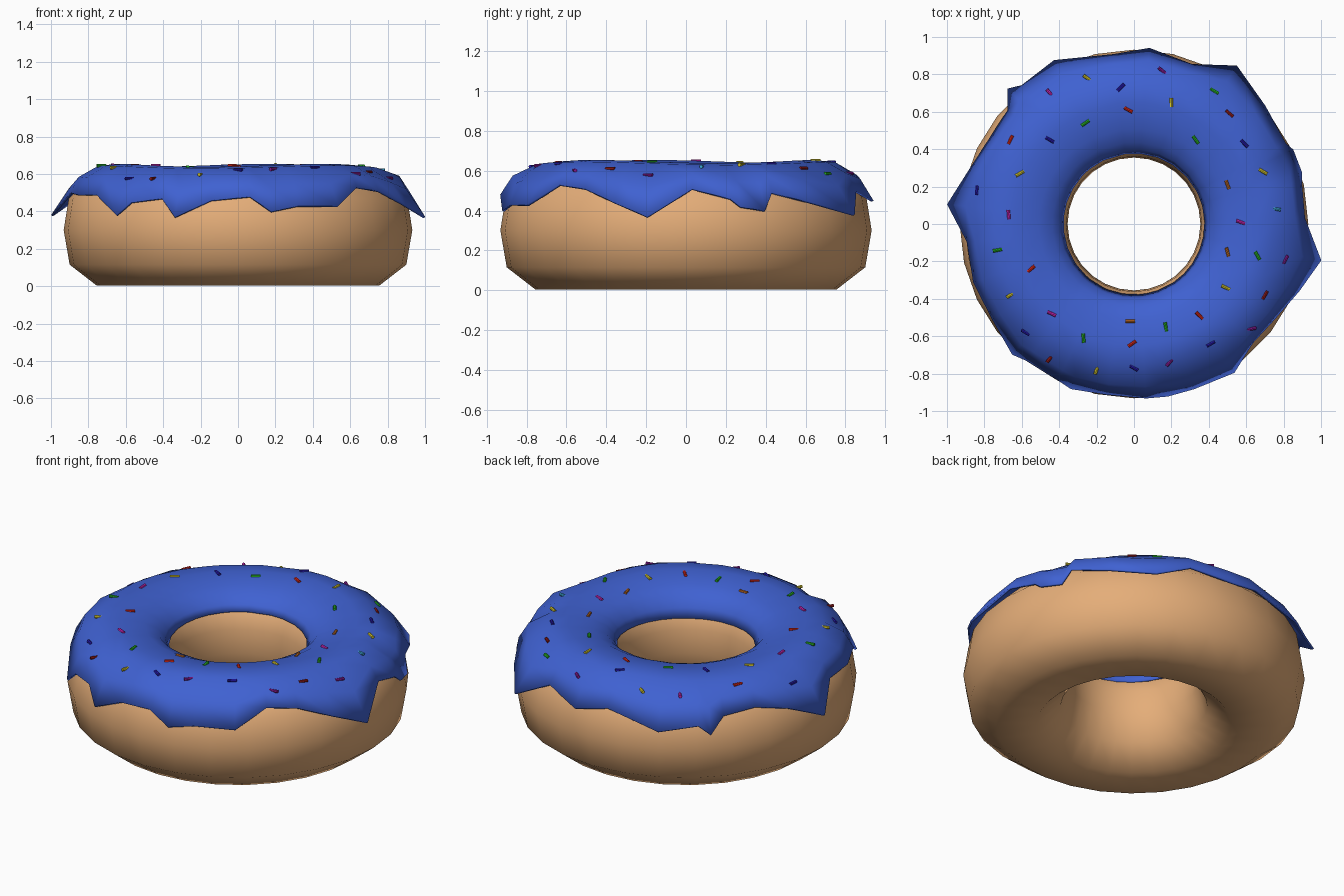
import bpy, bmesh, math
from mathutils import Vector
from mathutils.bvhtree import BVHTree

if "Cube" in bpy.data.objects:
    bpy.data.objects.remove(bpy.data.objects["Cube"])


def material(name, rgb):
    m = bpy.data.materials.new(name)
    m.diffuse_color = (*rgb, 1)
    m.use_nodes = True
    m.node_tree.nodes["Principled BSDF"].inputs["Base Color"].default_value = m.diffuse_color
    return m


def ring_mesh(name, rows, angles, mat, closed):
    """Skin a ring from one (radius, z) profile per angle, inner to outer over the top."""
    bm = bmesh.new()
    grid = [[bm.verts.new((r * math.cos(a), r * math.sin(a), z)) for r, z in row]
            for a, row in zip(angles, rows)]
    n, k = len(grid), len(grid[0])
    for i in range(n):
        p, q = grid[i], grid[(i + 1) % n]
        for j in range(k if closed else k - 1):
            j2 = (j + 1) % k
            bm.faces.new((p[j], p[j2], q[j2], q[j])).smooth = True
    tree = BVHTree.FromBMesh(bm)
    me = bpy.data.meshes.new(name)
    bm.to_mesh(me)
    bm.free()
    me.materials.append(mat)
    ob = bpy.data.objects.new(name, me)
    bpy.context.collection.objects.link(ob)
    return ob, tree


# Dough ring
dough_profile = [(.355, .28), (.362, .42), (.388, .50), (.435, .555), (.52, .60), (.65, .62),
                 (.80, .575), (.905, .47), (.932, .30), (.90, .115), (.755, .003), (.53, .003),
                 (.40, .12)]
N = 28
ring_mesh("dough", [dough_profile] * N, [2 * math.pi * i / N for i in range(N)],
          material("dough", (.78, .42, .19)), True)

# Icing: the outer rim drips, given as (angle, radius, z)
rim = [(2, .915, .51), (14, .925, .46), (17, .94, .42), (25, .94, .40), (28, .92, .49),
       (42, .945, .44), (57, 1.01, .38), (70, .91, .50), (85, .945, .45), (97, .915, .49),
       (116, .975, .42), (129, .955, .45), (133, .99, .41), (138, .91, .48), (150, .90, .50),
       (162, .93, .46), (174, 1.005, .38), (186, .90, .50), (200, .915, .49), (214, .915, .49),
       (227, .955, .38), (232, .93, .45), (244, .93, .47), (249, .945, .37), (261, .925, .46),
       (274, .935, .48), (281, .94, .40), (290, .94, .43), (304, .96, .43), (315, .90, .53),
       (326, .91, .51), (338, .955, .44), (349, 1.02, .37)]
angles, rows = [], []
for deg, re, ze in rim:
    a = math.radians(deg)
    w = .008 * math.cos(3 * (a + math.pi / 4))          # gentle waviness on top
    u = .02 * math.cos(a - 2)                           # uneven inner lip
    angles.append(a)
    rows.append([(.377, .50 + u), (.398, .545 + u / 2), (.437, .588), (.51, .623 + w / 2),
                 (.65, .646 + w), (.75, .637 + w),
                 ((.78 + re) / 2 + .015, (.62 + ze) / 2 + .025), (re, ze)])
icing, tree = ring_mesh("icing", rows, angles, material("icing", (.05, .12, .64)), False)
sol = icing.modifiers.new("thickness", "SOLIDIFY")
sol.thickness, sol.offset = .012, -1

# Sprinkles: (x, y, heading in degrees) per colour
sprinkles = {
    "red": ((.72, .02, .01), [(-.66, .45, 65), (-.03, .61, -30), (-.55, -.24, 40), (-.01, -.64, 35),
                              (.35, -.49, -45)]),
    "dark_red": ((.3, .01, .01), [(.51, .59, -40), (.70, -.38, 60), (-.45, -.72, 50)]),
    "orange": ((.55, .15, .02), [(.50, .21, -70), (.50, -.15, -75), (-.02, -.52, 0)]),
    "yellow": ((.7, .6, .03), [(-.25, .78, -35), (.20, .65, 90), (-.61, .27, 30), (.69, .28, -30),
                               (-.66, -.38, 30), (-.20, -.78, 70), (.49, -.34, -25)]),
    "green": ((.02, .45, .02), [(.43, .71, -30), (-.26, .54, 35), (.33, .45, -55), (-.73, -.14, 10),
                                (-.27, -.61, 95), (.17, -.55, 100), (.66, -.17, -60)]),
    "blue": ((.02, .01, .45), [(-.07, .73, 45), (-.45, .45, -30), (.59, .43, -45), (-.84, .18, 85),
                               (-.58, -.58, -30), (.00, -.77, -30), (.41, -.64, 30)]),
    "magenta": ((.65, .02, .5), [(-.45, .70, -50), (-.67, .05, 95), (.57, .01, -20),
                                 (-.44, -.48, -25)]),
    "purple": ((.25, .01, .3), [(.15, .82, -40), (.81, -.19, 60), (.63, -.56, 10), (.19, -.74, 50)]),
    "cyan": ((.05, .4, .7), [(.76, .08, -10)]),
}
for colour, (rgb, places) in sprinkles.items():
    bm = bmesh.new()
    for x, y, h in places:
        hit, nor, _, _ = tree.ray_cast(Vector((x, y, 2)), Vector((0, 0, -1)))
        t = math.radians(h)
        d = Vector((math.cos(t), math.sin(t), 0))
        d = (d - nor * d.dot(nor)).normalized()
        mat = d.to_track_quat('Z', 'Y').to_matrix().to_4x4()
        mat.translation = hit + nor * .005
        bmesh.ops.create_cone(bm, cap_ends=True, segments=8, radius1=.009, radius2=.009,
                              depth=.05, matrix=mat)
    me = bpy.data.meshes.new("sprinkles_" + colour)
    bm.to_mesh(me)
    bm.free()
    me.materials.append(material("sprinkle_" + colour, rgb))
    ob = bpy.data.objects.new("sprinkles_" + colour, me)
    bpy.context.collection.objects.link(ob)
